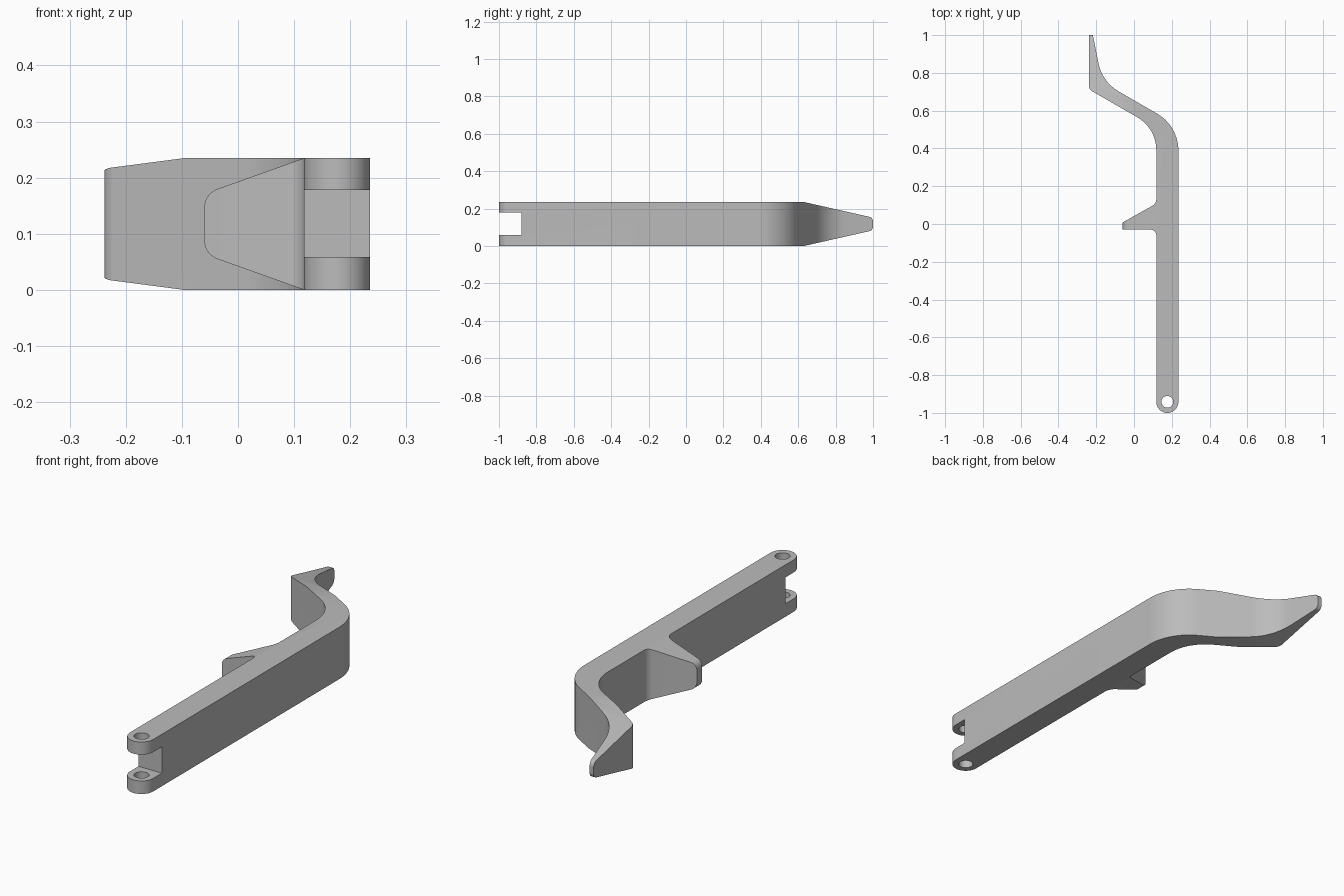
import bpy
import bmesh
from math import acos, tan, radians
from mathutils import Vector

if "Cube" in bpy.data.objects:
    bpy.data.objects.remove(bpy.data.objects["Cube"], do_unlink=True)

HEIGHT = 0.235
MID = HEIGHT / 2
INNER, OUTER = 0.118, 0.235

grey = bpy.data.materials.new("plain grey")
grey.use_nodes = True
grey.diffuse_color = (0.5, 0.5, 0.5, 1)
grey.node_tree.nodes["Principled BSDF"].inputs["Base Color"].default_value = grey.diffuse_color


def rounded(points, steps=12):
    """Outline from (a, b, radius) corners, each rounded by its radius."""
    out = []
    for i, (a, b, r) in enumerate(points):
        p = Vector((a, b))
        if r == 0:
            out.append(p)
            continue
        u = (Vector(points[i - 1][:2]) - p).normalized()
        v = (Vector(points[(i + 1) % len(points)][:2]) - p).normalized()
        half = acos(max(-1, min(1, u.dot(v)))) / 2
        start, end = p + u * r / tan(half), p + v * r / tan(half)
        bis = (u + v).normalized()
        centre = p + bis * ((start - p).length ** 2 + r * r) ** 0.5
        for k in range(steps + 1):
            mix = (start - centre).lerp(end - centre, k / steps)
            out.append(centre + mix.normalized() * r)
    return out


def prism(name, points, low, high, place):
    """Extrude an outline between two depths; place maps (a, b, depth) to xyz."""
    bm = bmesh.new()
    face = bm.faces.new([bm.verts.new(place(p.x, p.y, low)) for p in rounded(points)])
    moved = bmesh.ops.extrude_face_region(bm, geom=[face])["geom"]
    shift = Vector(place(0, 0, high)) - Vector(place(0, 0, low))
    bmesh.ops.translate(bm, vec=shift, verts=[g for g in moved if isinstance(g, bmesh.types.BMVert)])
    bmesh.ops.recalc_face_normals(bm, faces=bm.faces)
    mesh = bpy.data.meshes.new(name)
    bm.to_mesh(mesh)
    bm.free()
    mesh.materials.append(grey)
    obj = bpy.data.objects.new(name, mesh)
    bpy.context.collection.objects.link(obj)
    return obj


def from_top(a, b, d):
    return (a, b, d)


def from_front(a, b, d):
    return (a, d, b)


def from_side(a, b, d):
    return (d, a, b)


def taper(start, end, half, radius):
    """Bracket-shaped outline that narrows the height from start to end."""
    beyond = end + (0.1 if end > start else -0.1)
    return [(start, HEIGHT + 0.1, 0), (start, HEIGHT, 0), (end, MID + half, radius),
            (end, MID - half, radius), (start, 0, 0), (start, -0.1, 0),
            (beyond, -0.1, 0), (beyond, HEIGHT + 0.1, 0)]


def slope(x, offset):
    return offset - x * tan(radians(30))


# Lever arm with bent tail and side spur
lever = prism("lever_arm", [
    (INNER, -1, 0.0584), (OUTER, -1, 0.0584),
    (OUTER, slope(OUTER, 0.655), 0.225),
    (-0.168, slope(-0.168, 0.655), 0.225),
    (-0.22, 1.01, 0), (-0.238, 1.01, 0),
    (-0.238, slope(-0.238, 0.575), 0.03),
    (INNER, slope(INNER, 0.575), 0.2),
    (INNER, 0.108, 0.04), (-0.07, 0.003, 0), (-0.07, -0.03, 0), (INNER, -0.03, 0.03),
], 0, HEIGHT, from_top)

# Cutters: tail taper, spur taper, fork slot, pin hole
hole = [(0.1765 + sx * 0.031, -0.9415 + sy * 0.031, 0.0309)
        for sx, sy in ((-1, -1), (1, -1), (1, 1), (-1, 1))]
slot = [(-1.1, 0.059, 0), (-0.88, 0.059, 0), (-0.88, 0.178, 0), (-1.1, 0.178, 0)]
cutters = [
    prism("tail_cutter", taper(0.63, 1.0, 0.034, 0.025), -0.4, 0.4, from_side),
    prism("spur_cutter", taper(INNER, -0.06, 0.054, 0.035), -0.14, 0.2, from_front),
    prism("slot_cutter", slot, 0, 0.4, from_side),
    prism("hole_cutter", hole, -0.1, 0.4, from_top),
]
bpy.context.view_layer.objects.active = lever
for cutter in cutters:
    cutter.hide_render = True
    mod = lever.modifiers.new("cut", "BOOLEAN")
    mod.operation = "DIFFERENCE"
    mod.solver = "EXACT"
    mod.object = cutter
    bpy.ops.object.modifier_apply(modifier=mod.name)
    bpy.data.objects.remove(cutter, do_unlink=True)

bpy.ops.object.select_all(action="DESELECT")
lever.select_set(True)
bpy.ops.object.shade_smooth_by_angle(angle=radians(30))
